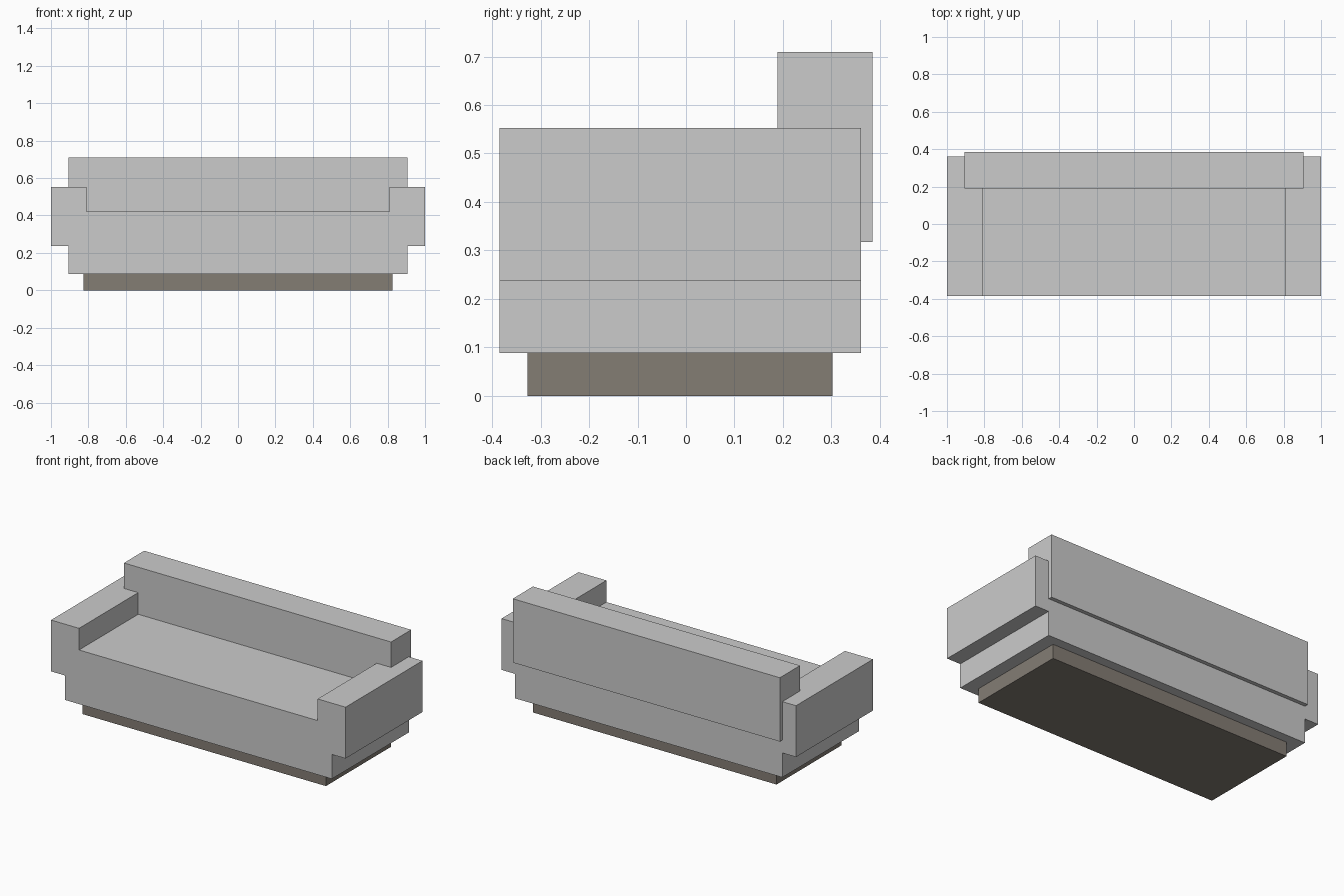
import bpy

if "Cube" in bpy.data.objects:
    bpy.data.objects.remove(bpy.data.objects["Cube"])


def extrude_profile(name, half, y0, y1):
    """Mirror a right-hand (x, z) half outline and extrude it along y."""
    outline = half + [(-x, z) for x, z in reversed(half)]
    n = len(outline)
    verts = [(x, y, z) for y in (y0, y1) for x, z in outline]
    faces = [list(range(n)), list(range(2 * n - 1, n - 1, -1))]
    faces += [[(i + 1) % n, i, n + i, n + (i + 1) % n] for i in range(n)]
    mesh = bpy.data.meshes.new(name)
    mesh.from_pydata(verts, [], faces)
    mesh.update()
    obj = bpy.data.objects.new(name, mesh)
    bpy.context.collection.objects.link(obj)
    return obj


def box(name, half_width, y0, y1, z0, z1):
    return extrude_profile(name, [(half_width, z0), (half_width, z1)], y0, y1)


# Seat and overhanging arms share one stepped profile
extrude_profile("seat_and_arms", [
    (0.907, 0.088), (0.907, 0.238), (1.0, 0.238), (1.0, 0.553),
    (0.81, 0.553), (0.81, 0.42)], -0.385, 0.361)

# Backrest slab, set between and behind the arms
box("backrest", 0.907, 0.189, 0.385, 0.317, 0.709)

# Recessed dark plinth
plinth = box("plinth", 0.826, -0.327, 0.302, 0.0, 0.088)
dark = bpy.data.materials.new("dark_base")
dark.diffuse_color = (0.23, 0.205, 0.175, 1.0)
dark.use_nodes = True
dark.node_tree.nodes["Principled BSDF"].inputs["Base Color"].default_value = dark.diffuse_color
plinth.data.materials.append(dark)
